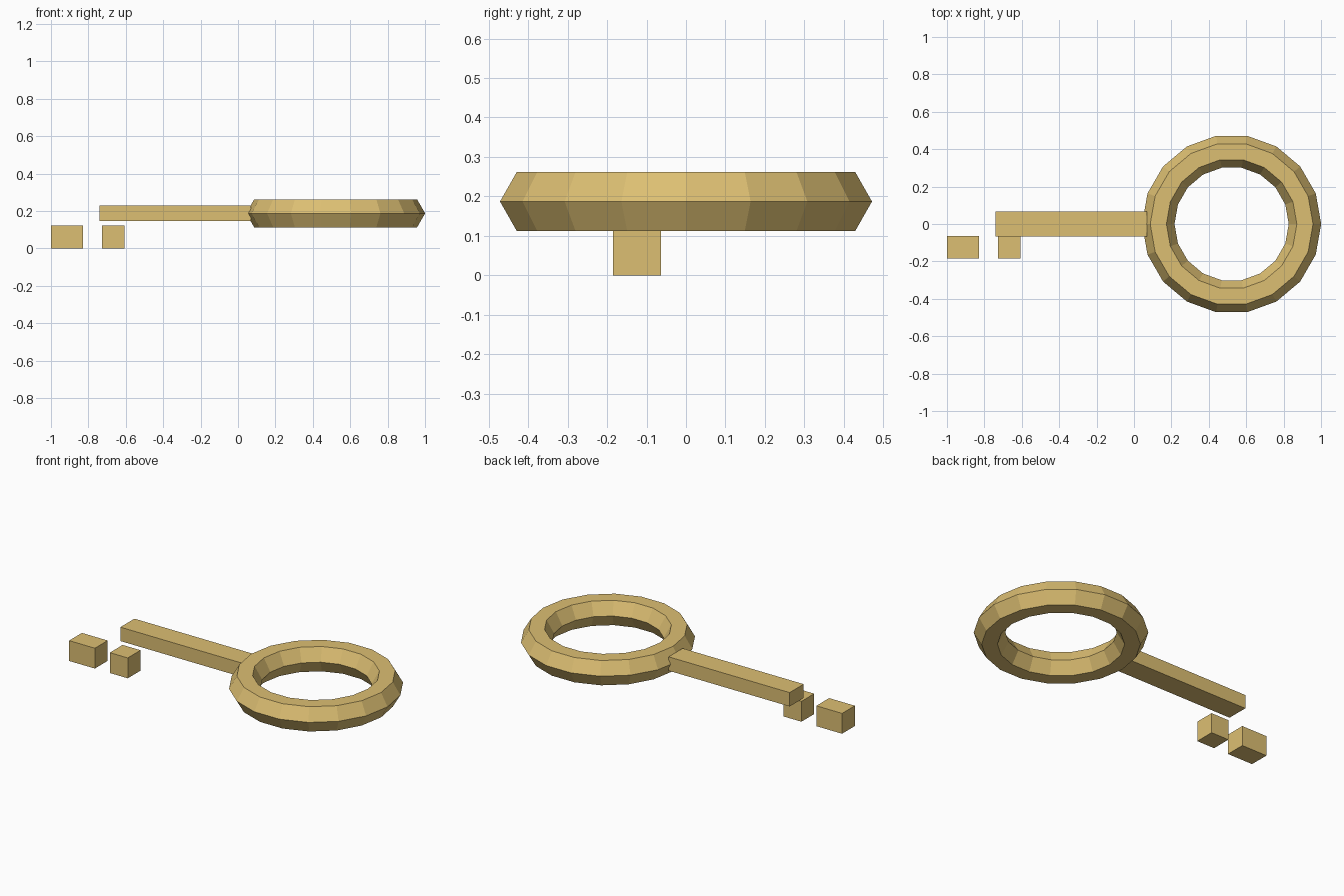
import bpy, bmesh
from math import cos, sin, pi

if "Cube" in bpy.data.objects:
    bpy.data.objects.remove(bpy.data.objects["Cube"])

gold = bpy.data.materials.new("gold")
gold.diffuse_color = (0.72, 0.52, 0.17, 1)
gold.use_nodes = True
gold.node_tree.nodes["Principled BSDF"].inputs["Base Color"].default_value = gold.diffuse_color


def finish(name, bm):
    bmesh.ops.recalc_face_normals(bm, faces=bm.faces)
    mesh = bpy.data.meshes.new(name)
    bm.to_mesh(mesh)
    bm.free()
    mesh.materials.append(gold)
    obj = bpy.data.objects.new(name, mesh)
    bpy.context.collection.objects.link(obj)
    return obj


def box(name, low, high):
    bm = bmesh.new()
    bmesh.ops.create_cube(bm, size=1)
    for v in bm.verts:
        v.co = [(a + b) / 2 + c * (b - a) for a, b, c in zip(low, high, v.co)]
    return finish(name, bm)


def ring(name, center, major, minor, segments, sides):
    bm = bmesh.new()
    loops = []
    for i in range(segments):
        a = 2 * pi * i / segments
        loop = []
        for j in range(sides):
            b = 2 * pi * j / sides
            r = major + minor * cos(b)
            loop.append(bm.verts.new((r * cos(a), r * sin(a), minor * sin(b))))
        loops.append(loop)
    for i in range(segments):
        p, q = loops[i], loops[(i + 1) % segments]
        for j in range(sides):
            k = (j + 1) % sides
            bm.faces.new((p[j], q[j], q[k], p[k]))
    obj = finish(name, bm)
    obj.location = center
    return obj


# Bow: 18-segment ring with a hexagonal section
ring("key_bow", (0.522, 0, 0.187), 0.392, 0.0866, 18, 6)

# Shaft, ending just inside the bow
box("key_shaft", (-0.74, -0.067, 0.145), (0.069, 0.067, 0.229))

# Two separate teeth beside the shaft tip
for name, x0, x1 in (("end_tooth", -1.0, -0.828), ("inner_tooth", -0.728, -0.608)):
    box(name, (x0, -0.185, 0), (x1, -0.063, 0.123))
